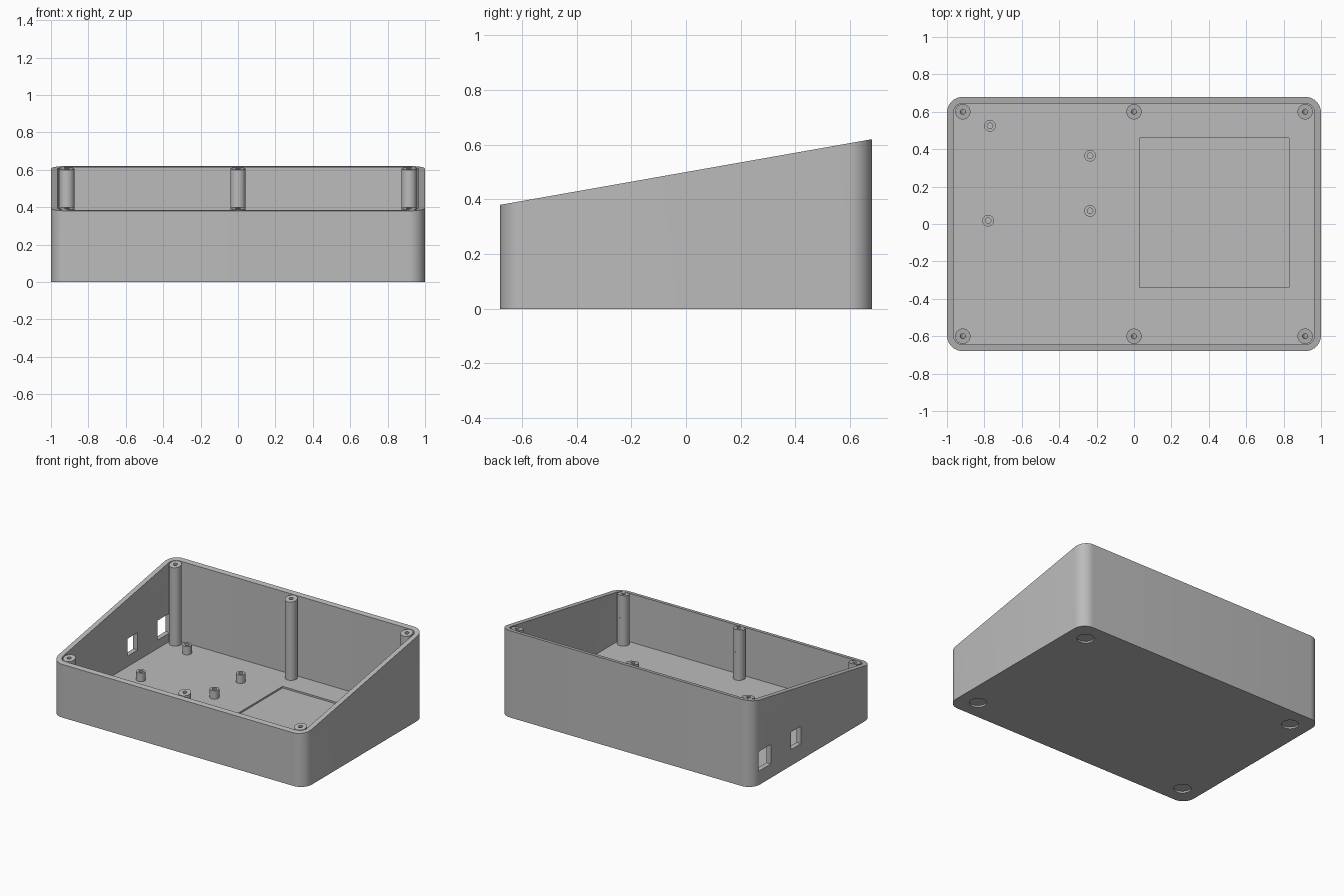
import bpy, bmesh
from math import sin, cos, pi, radians, atan
from mathutils import Matrix, Vector

cube = bpy.data.objects.get("Cube")
if cube:
    bpy.data.objects.remove(cube, do_unlink=True)

HALF_X, HALF_Y = 1.0, 0.68
WALL, FLOOR, CORNER = 0.035, 0.04, 0.085
SLOPE = 0.24 / 1.36

grey = bpy.data.materials.new("enclosure_grey")
grey.use_nodes = True
colour = (0.5, 0.5, 0.5, 1)
grey.diffuse_color = colour
grey.node_tree.nodes["Principled BSDF"].inputs["Base Color"].default_value = colour


def rim(x, y):
    """Height of the sloping top plane."""
    return 0.5 + SLOPE * y


def rounded_rect(hx, hy, r, steps=10):
    pts = []
    for i, (sx, sy) in enumerate([(1, 1), (-1, 1), (-1, -1), (1, -1)]):
        for k in range(steps + 1):
            a = (i + k / steps) * pi / 2
            pts.append((sx * (hx - r) + r * cos(a), sy * (hy - r) + r * sin(a)))
    return pts


def circle(cx, cy, r, n=32):
    return [(cx + r * cos(2 * pi * i / n), cy + r * sin(2 * pi * i / n)) for i in range(n)]


def rect(x0, x1, y0, y1):
    return [(x0, y0), (x1, y0), (x1, y1), (x0, y1)]


def prism(name, outline, z0, top):
    """Extrude an outline from z0 up to a height or a height function."""
    bm = bmesh.new()
    height = top if callable(top) else (lambda x, y: top)
    low = [bm.verts.new((x, y, z0)) for x, y in outline]
    high = [bm.verts.new((x, y, height(x, y))) for x, y in outline]
    bm.faces.new(low[::-1])
    bm.faces.new(high)
    n = len(outline)
    for i in range(n):
        j = (i + 1) % n
        bm.faces.new((low[i], low[j], high[j], high[i]))
    mesh = bpy.data.meshes.new(name)
    bm.to_mesh(mesh)
    bm.free()
    mesh.materials.append(grey)
    ob = bpy.data.objects.new(name, mesh)
    bpy.context.collection.objects.link(ob)
    return ob


def cut(target, cutters):
    """Subtract each cutter in turn, apply, and discard the cutters."""
    for c in cutters:
        c.hide_render = True
        mod = target.modifiers.new("cut", "BOOLEAN")
        mod.operation = "DIFFERENCE"
        mod.solver = "EXACT"
        mod.object = c
        bpy.ops.object.select_all(action="DESELECT")
        bpy.context.view_layer.objects.active = target
        target.select_set(True)
        bpy.ops.object.modifier_apply(modifier=mod.name)
        bpy.data.objects.remove(c, do_unlink=True)


def smooth(ob):
    bpy.ops.object.select_all(action="DESELECT")
    bpy.context.view_layer.objects.active = ob
    ob.select_set(True)
    bpy.ops.object.shade_smooth_by_angle(angle=radians(30))


# Sloped open tray
shell = prism("enclosure_shell", rounded_rect(HALF_X, HALF_Y, CORNER), 0, rim)
cutters = [prism("cavity", rounded_rect(HALF_X - WALL, HALF_Y - WALL, CORNER - WALL), FLOOR, 1)]

# Shallow rectangular pocket in the floor
cutters.append(prism("floor_pocket", rect(0.03, 0.83, -0.34, 0.46), FLOOR - 0.012, 0.3))

# Two port openings through the side wall
for y0, y1, z0, z1 in [(0.47, 0.61, 0.10, 0.24), (0.13, 0.245, 0.115, 0.24)]:
    cutters.append(prism("port", rect(-1.1, -0.945, y0, y1), z0, z1))

# Round foot recesses underneath
for sx in (-1, 1):
    for sy in (-1, 1):
        cutters.append(prism("foot_recess", circle(sx * 0.86, sy * 0.54, 0.056), -0.1, 0.012))
cut(shell, cutters)
smooth(shell)

# Lid screw posts, drilled square to the sloping rim
for row, y in (("front", -0.6), ("back", 0.6)):
    for side, x in (("right", -0.915), ("middle", 0), ("left", 0.915)):
        post = prism(f"{row}_{side}_screw_post", circle(x, y, 0.041), FLOOR - 0.005, rim)
        hole = prism("screw_hole", circle(0, 0, 0.014, 20), -0.16, 0.05)
        hole.data.transform(Matrix.Translation(Vector((x, y, rim(x, y))))
                            @ Matrix.Rotation(atan(SLOPE), 4, "X"))
        cut(post, [hole])
        smooth(post)

# Circuit board standoffs
for i, (x, y) in enumerate([(-0.77, 0.525), (-0.235, 0.365), (-0.235, 0.07), (-0.78, 0.018)]):
    standoff = prism(f"board_standoff_{i + 1}", circle(x, y, 0.031), FLOOR - 0.005, 0.1)
    cut(standoff, [prism("standoff_hole", circle(x, y, 0.015, 20), FLOOR + 0.002, 0.2)])
    smooth(standoff)
